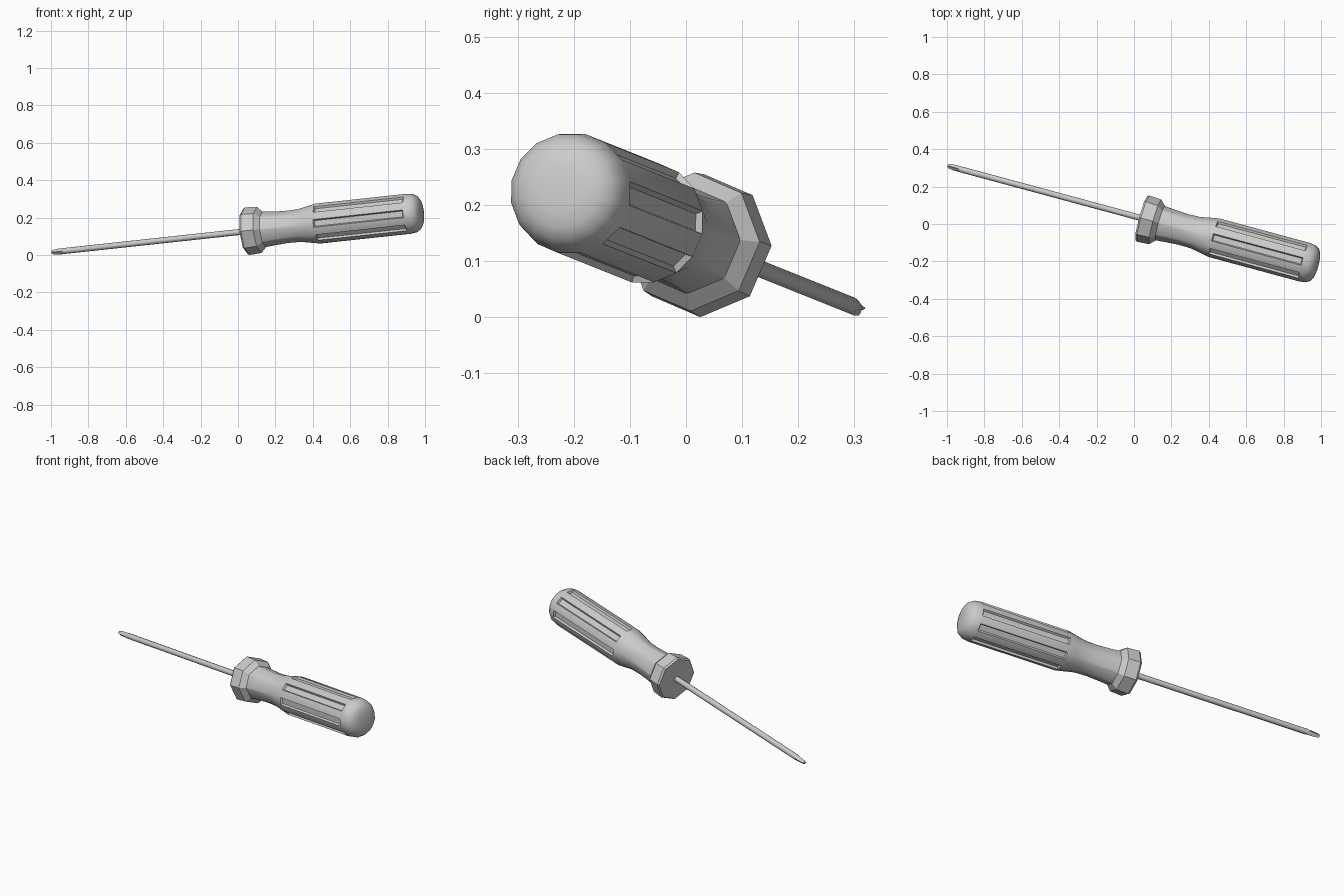
import bpy, bmesh
from math import sin, cos, pi, atan2, asin
from mathutils import Matrix, Vector

cube = bpy.data.objects.get("Cube")
if cube:
    bpy.data.objects.remove(cube)

grey = bpy.data.materials.new("plain_grey")
grey.use_nodes = True
COLOUR = (0.6, 0.6, 0.6, 1)
grey.diffuse_color = COLOUR
grey.node_tree.nodes["Principled BSDF"].inputs["Base Color"].default_value = COLOUR

# The tool lies along its own local x axis, tip at the origin
AXIS = Vector((1, -0.27, 0.108)).normalized()
POSE = (Matrix.Translation((-0.996, 0.311, 0.0145))
        @ Matrix.Rotation(atan2(AXIS.y, AXIS.x), 4, 'Z')
        @ Matrix.Rotation(-asin(AXIS.z), 4, 'Y'))


def ring(x, points):
    """Cross-section from (radius, angle) pairs."""
    return [Vector((x, r * cos(a), r * sin(a))) for r, a in points]


def octagon(x, r):
    return ring(x, [(r, k * pi / 4) for k in range(8)])


def bevelled(x, r, half):
    """Octagon whose corners are split by a half angle."""
    return ring(x, [(r, k * pi / 4 + s * half) for k in range(8) for s in (-1, 1)])


def cross(x, r, valley):
    return ring(x, [(valley if k % 2 else r, k * pi / 4) for k in range(8)])


def loft(name, rings, groove_span=None, angle=30):
    bm = bmesh.new()
    loops = [[bm.verts.new(p) for p in pts] for pts in rings]
    n = len(loops[0])
    grooves = []
    for i, (a, b) in enumerate(zip(loops, loops[1:])):
        for k in range(n):
            m = (k + 1) % n
            face = bm.faces.new((a[k], a[m], b[m], b[k]))
            if i == groove_span and k % 2 == 0:
                grooves.append(face)
    bm.faces.new(loops[0])
    bm.faces.new(loops[-1])
    bmesh.ops.recalc_face_normals(bm, faces=bm.faces)
    # Grip grooves sunk into the corner strips
    if grooves:
        bmesh.ops.inset_individual(bm, faces=grooves, thickness=0.008, depth=-0.011)
    mesh = bpy.data.meshes.new(name)
    bm.to_mesh(mesh)
    bm.free()
    mesh.materials.append(grey)
    obj = bpy.data.objects.new(name, mesh)
    bpy.context.collection.objects.link(obj)
    obj.matrix_world = POSE
    bpy.ops.object.select_all(action='DESELECT')
    obj.select_set(True)
    bpy.context.view_layer.objects.active = obj
    bpy.ops.object.shade_smooth_by_angle(angle=angle * pi / 180)
    return obj


# Shaft with a cross-shaped driving tip
loft("shaft", [cross(0, 0.008, 0.003), cross(0.012, 0.013, 0.005),
               cross(0.04, 0.016, 0.009), octagon(0.075, 0.016),
               octagon(1.09, 0.016)], angle=50)

# Eight-sided guard collar
loft("collar", [octagon(1.078, 0.121), octagon(1.088, 0.128),
                octagon(1.155, 0.124), octagon(1.185, 0.094)])

# Neck and grip, with corners widening from the neck into the grip
GRIP = [(1.17, 0.096, 0.03), (1.24, 0.09, 0.05), (1.31, 0.086, 0.08),
        (1.38, 0.088, 0.12), (1.44, 0.1, 0.16), (1.485, 0.109, 0.19),
        (1.985, 0.109, 0.196), (2.02, 0.104, 0.196), (2.042, 0.09, 0.196),
        (2.054, 0.07, 0.196), (2.06, 0.04, 0.196)]
loft("handle", [bevelled(*g) for g in GRIP], groove_span=5, angle=35)
